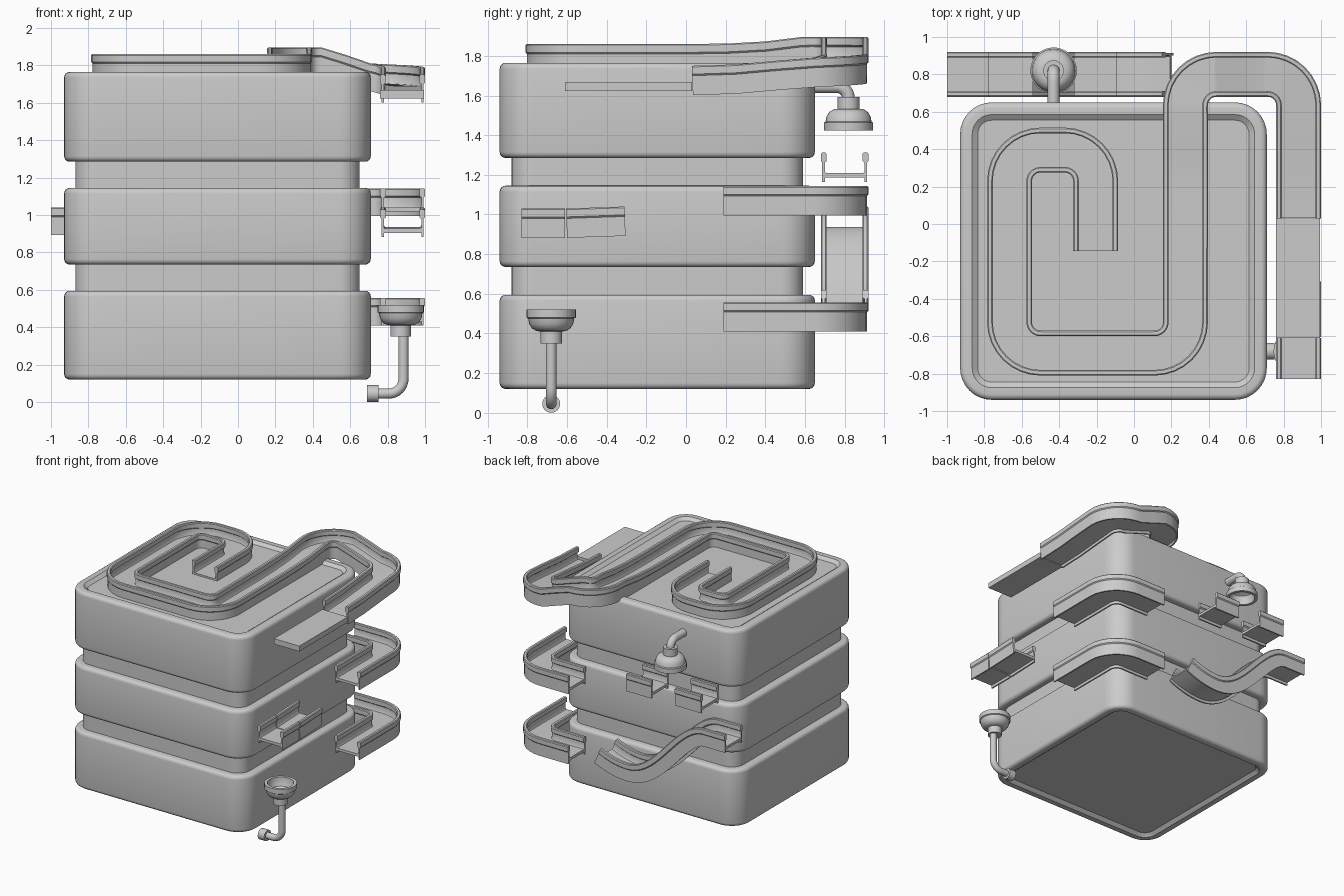
import bpy, bmesh, math
from mathutils import Vector

if "Cube" in bpy.data.objects:
    bpy.data.objects.remove(bpy.data.objects["Cube"])


def finish(name, bm, angle=35):
    bmesh.ops.recalc_face_normals(bm, faces=bm.faces[:])
    me = bpy.data.meshes.new(name)
    bm.to_mesh(me)
    bm.free()
    ob = bpy.data.objects.new(name, me)
    bpy.context.collection.objects.link(ob)
    bpy.ops.object.select_all(action='DESELECT')
    ob.select_set(True)
    bpy.context.view_layer.objects.active = ob
    bpy.ops.object.shade_smooth_by_angle(angle=math.radians(angle))
    return ob


def loft(name, rings, closed_ends=True):
    """Skin a list of equally long closed point rings."""
    bm = bmesh.new()
    vs = [[bm.verts.new(p) for p in r] for r in rings]
    for a, b in zip(vs, vs[1:]):
        n = len(a)
        for i in range(n):
            bm.faces.new((a[i], a[(i + 1) % n], b[(i + 1) % n], b[i]))
    if closed_ends:
        bm.faces.new(vs[0])
        bm.faces.new(vs[-1])
    return finish(name, bm)


# tower footprint: rounded rectangle
X0, X1, Y0, Y1, R = -0.93, 0.71, -0.94, 0.65, 0.17


def outline(inset, z, n=8):
    r = R - inset
    pts = []
    for k, (cx, cy) in enumerate([(X1 - R, Y1 - R), (X0 + R, Y1 - R), (X0 + R, Y0 + R), (X1 - R, Y0 + R)]):
        for i in range(n + 1):
            a = math.pi / 2 * (k + i / n)
            pts.append((cx + r * math.cos(a), cy + r * math.sin(a), z))
    return pts


def slab(name, z0, z1, b=0.03, top_dish=False, low_dish=False):
    edge = [(b - b * math.sin(i * math.pi / 8), b - b * math.cos(i * math.pi / 8)) for i in range(5)]
    prof = [(0.095, z0 + 0.025), (0.065, z0)] if low_dish else []
    prof += [(i, z0 + h) for i, h in edge]
    prof += [(i, z1 - h) for i, h in reversed(edge)]
    prof += [(0.065, z1), (0.095, z1 - 0.022)] if top_dish else []
    loft(name, [outline(i, z) for i, z in prof])


slab("lower_tier", 0.12, 0.595, low_dish=True)
slab("middle_tier", 0.735, 1.145)
slab("upper_tier", 1.285, 1.765, top_dish=True)
for name, z0, z1 in [("lower_neck", 0.58, 0.75), ("upper_neck", 1.13, 1.30)]:
    loft(name, [outline(0.06, z0), outline(0.06, z1)])

# channel cross-section: floor, thin side webs and rounded top rails (v = 0 at rail top)
HALF = [(0.095, -0.103), (0.1, -0.095), (0.1, -0.05), (0.09, -0.042), (0.09, -0.006), (0.096, 0),
        (0.114, 0), (0.12, -0.006), (0.12, -0.042), (0.113, -0.05), (0.113, -0.148), (0.1, -0.148), (0.1, -0.125)]
SECTION = HALF + [(-u, v) for u, v in reversed(HALF)]


def fillet(pts, r, n=8):
    """Round plan-view corners of a 3D polyline, easing z across them."""
    pts = [Vector(p) for p in pts]
    out = [pts[0]]
    for a, p, b in zip(pts, pts[1:], pts[2:]):
        d1, d2 = (p - a), (b - p)
        f1, f2 = d1.xy.normalized(), d2.xy.normalized()
        turn = f1.angle_signed(f2)
        if abs(turn) < 0.05:
            out.append(p)
            continue
        t = r * math.tan(abs(turn) / 2)
        p1, p2 = p - d1 * (t / d1.xy.length), p + d2 * (t / d2.xy.length)
        mid = (f2 - f1).normalized()
        c = p.xy + mid * (r / math.cos(turn / 2))
        v1, v2 = p1.xy - c, p2.xy - c
        sweep = v2.angle_signed(v1)
        for i in range(n + 1):
            s = i / n
            q = sweep * s
            x = v1.x * math.cos(q) - v1.y * math.sin(q)
            y = v1.x * math.sin(q) + v1.y * math.cos(q)
            out.append(Vector((c.x + x, c.y + y, p1.z + (p2.z - p1.z) * s)))
    return out + [pts[-1]]


def channel(name, pts, r=0.165):
    path = fillet(pts, r)
    path = [p for i, p in enumerate(path) if i == 0 or (p - path[i - 1]).length > 1e-4]
    rings = []
    for i, p in enumerate(path):
        a = (p - path[i - 1]).normalized() if i else None
        b = (path[i + 1] - p).normalized() if i < len(path) - 1 else None
        t = ((a or b) + (b or a)).normalized()
        side = Vector((t.y, -t.x, 0)).normalized()
        up = side.cross(t)
        rings.append([p + side * u + up * v for u, v in SECTION])
    loft(name, rings)


# spiral run on the roof, overhanging the back corner
channel("roof_spiral_track", [
    (-0.205, -0.145, 1.86), (-0.205, 0.395, 1.86), (-0.665, 0.395, 1.86), (-0.665, -0.69, 1.86),
    (0.275, -0.69, 1.86), (0.275, 0.04, 1.86), (0.275, 0.22, 1.863), (0.275, 0.4, 1.873),
    (0.275, 0.58, 1.895), (0.275, 0.8, 1.90), (0.45, 0.8, 1.895), (0.58, 0.8, 1.855),
    (0.71, 0.8, 1.81), (0.88, 0.8, 1.803), (0.88, 0.45, 1.775), (0.88, 0.25, 1.757), (0.88, 0.03, 1.75)])

# corner pieces wrapping the back right edge
for name, z in [("upper_corner_track", 1.143), ("lower_corner_track", 0.557)]:
    channel(name, [(0.88, 0.19, z), (0.88, 0.8, z), (0.45, 0.8, z)])

# short troughs
channel("side_trough_front", [(0.88, -0.83, 1.03), (0.88, -0.61, 1.03)])
channel("side_trough_rear", [(0.88, -0.605, 1.03), (0.88, -0.31, 1.04)])
channel("back_trough_inner", [(-0.32, 0.8, 1.312), (-0.09, 0.8, 1.312)])
channel("back_trough_outer", [(-0.78, 0.8, 1.312), (-0.54, 0.8, 1.312)])


# wave-shaped drop along the back
def wave(x):
    if x < -0.8:
        return 1.04
    if x < -0.1:
        return 0.80 + 0.24 * math.cos(math.pi * (x + 0.8) / 0.7)
    return 0.56 + 0.06 * ((x + 0.1) / 0.25) ** 2


channel("back_wave_track", [(-1 + 1.15 * i / 32, 0.8, wave(-1 + 1.15 * i / 32)) for i in range(33)])

# flat plank under the end of the roof track
bm = bmesh.new()
bmesh.ops.create_cube(bm, size=1)
for v in bm.verts:
    v.co = Vector((0.877 + v.co.x * 0.235, -0.29 + v.co.y * 0.64, 1.645 + v.co.z * 0.045))
finish("side_plank", bm)


def lathe(name, prof, centre, axis=Vector((0, 0, 1)), n=32):
    """Revolve (radius, height) points about an axis through centre."""
    q = Vector((0, 0, 1)).rotation_difference(axis)
    rings = [[Vector(centre) + q @ Vector((r * math.cos(2 * math.pi * i / n), r * math.sin(2 * math.pi * i / n), h))
              for i in range(n)] for r, h in prof]
    loft(name, rings)


def pipe(name, start, corner, end, bend, radius):
    s, c, e = Vector(start), Vector(corner), Vector(end)
    d1, d2 = (s - c).normalized(), (e - c).normalized()
    o = c + (d1 + d2) * bend
    pts = [s] + [o - d2 * bend * math.cos(a) - d1 * bend * math.sin(a)
                 for a in [math.pi / 16 * i for i in range(9)]] + [e]
    normal = d1.cross(d2)
    rings = []
    for i, p in enumerate(pts):
        t = (pts[min(i + 1, len(pts) - 1)] - pts[max(i - 1, 0)]).normalized()
        if i in (0, 1):
            t = -d1
        if i >= len(pts) - 2:
            t = d2
        w = t.cross(normal)
        rings.append([p + (normal * math.cos(k * math.pi / 10) + w * math.sin(k * math.pi / 10)) * radius
                      for k in range(20)])
    loft(name, rings)


# bowl profile from collar to rim, then back down inside
BOWL = [(0.03, 0), (0.055, 0), (0.055, 0.06), (0.075, 0.062), (0.097, 0.076), (0.111, 0.098), (0.116, 0.125),
        (0.124, 0.13), (0.124, 0.17), (0.1, 0.17), (0.098, 0.13), (0.085, 0.1), (0.06, 0.085), (0.015, 0.08)]

# catch funnel at the lower right side
lathe("catch_funnel", BOWL, (0.87, -0.68, 0.35))
pipe("catch_pipe", (0.87 + 0.015, -0.68, 0.36), (0.885, -0.68, 0.045), (0.73, -0.68, 0.045), 0.08, 0.027)
lathe("catch_pipe_end", [(0.045, 0), (0.045, 0.06)], (0.69, -0.68, 0.045), Vector((1, 0, 0)))

# pouring bell at the upper back
lathe("pouring_bell", BOWL, (-0.43, 0.82, 1.593), Vector((0, 0, -1)))
pipe("pouring_pipe", (-0.43, 0.62, 1.645), (-0.43, 0.82, 1.645), (-0.43, 0.82, 1.58), 0.06, 0.032)
